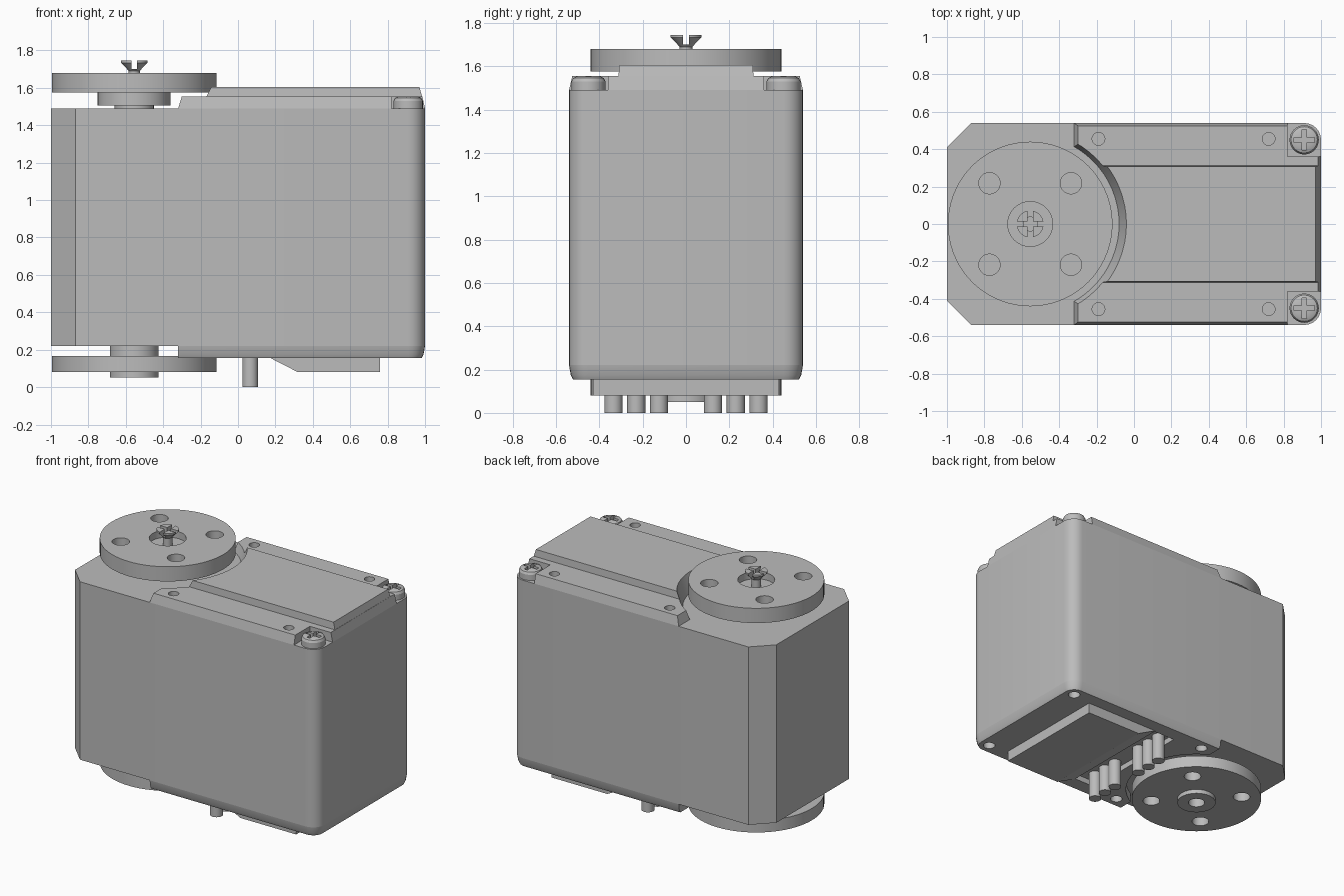
import bpy, bmesh, math
from mathutils import Vector

cube = bpy.data.objects.get("Cube")
if cube:
    bpy.data.objects.remove(cube, do_unlink=True)

# One grey plastic for everything
grey = bpy.data.materials.new("light_grey")
grey.use_nodes = True
grey.diffuse_color = (0.5, 0.5, 0.5, 1)
bsdf = grey.node_tree.nodes["Principled BSDF"]
bsdf.inputs["Base Color"].default_value = grey.diffuse_color
bsdf.inputs["Roughness"].default_value = 0.6

AXIS = -0.555  # x of the output shaft


def finish(name, bm):
    bmesh.ops.recalc_face_normals(bm, faces=bm.faces)
    mesh = bpy.data.meshes.new(name)
    bm.to_mesh(mesh)
    bm.free()
    mesh.materials.append(grey)
    ob = bpy.data.objects.new(name, mesh)
    bpy.context.collection.objects.link(ob)
    return ob


def loft(name, rings):
    """Solid through matching closed rings of points."""
    bm = bmesh.new()
    rows = [[bm.verts.new(p) for p in ring] for ring in rings]
    n = len(rows[0])
    for a, b in zip(rows, rows[1:]):
        for i in range(n):
            j = (i + 1) % n
            bm.faces.new((a[i], a[j], b[j], b[i]))
    bm.faces.new(rows[0][::-1])
    bm.faces.new(rows[-1])
    return finish(name, bm)


def prism(name, outline, z0, z1):
    return loft(name, [[(x, y, z) for x, y in outline] for z in (z0, z1)])


def lathe(name, x, y, profile, n=48):
    """Solid of revolution from (radius, height) pairs."""
    turn = [2 * math.pi * i / n for i in range(n)]
    return loft(name, [[(x + r * math.cos(a), y + r * math.sin(a), z) for a in turn]
                       for r, z in profile])


def rod(name, x, y, r, z0, z1, n=32):
    return lathe(name, x, y, [(r, z0), (r, z1)], n)


def box(name, x0, x1, y0, y1, z0, z1):
    return prism(name, [(x0, y0), (x1, y0), (x1, y1), (x0, y1)], z0, z1)


def cut(target, *cutters):
    for cutter in cutters:
        mod = target.modifiers.new("cut", 'BOOLEAN')
        mod.operation = 'DIFFERENCE'
        mod.solver = 'EXACT'
        mod.object = cutter
        bpy.context.view_layer.objects.active = target
        bpy.ops.object.modifier_apply(modifier=mod.name)
        bpy.data.objects.remove(cutter, do_unlink=True)


def corner(cx, cy, r, start):
    """Quarter circle for rounded outline corners."""
    return [(cx + r * math.cos(math.radians(start + 15 * i)),
             cy + r * math.sin(math.radians(start + 15 * i))) for i in range(7)]


def case_outline(inset=0.0):
    e = 0.54 - inset
    return corner(0.91, -0.45, 0.09 - inset, -90) + corner(0.91, 0.45, 0.09 - inset, 0), e


# Main case: chamfered at the shaft end, rounded at the other
round_end, edge = case_outline()
case = prism("case", round_end + [(-0.87, edge), (-1, 0.41), (-1, -0.41), (-0.87, -edge)],
             0.22, 1.49)

# Base cover with drafted rim, clearance around the lower horn and a pin slot
rings = []
for z, inset in ((0.155, 0.018), (0.175, 0.008), (0.22, 0.0)):
    ends, e = case_outline(inset)
    rings.append([(x, y, z) for x, y in ends + [(-0.32, e), (-0.32, -e)]])
base = loft("base_cover", rings)
cut(base, rod("clearance", AXIS, 0, 0.48, 0.1, 0.3, 64),
    box("slot", 0.0, 0.17, -0.42, 0.42, 0.1, 0.195))
for x in (0.91, -0.22):
    for y in (-0.45, 0.45):
        cut(base, rod("hole", x, y, 0.04, 0.1, 0.21))

# Raised label block under the base, with a ramp towards the pins
profile = [(0.17, 0.157), (0.32, 0.08), (0.76, 0.08), (0.76, 0.157)]
loft("base_block", [[(x, y, z) for x, z in profile] for y in (-0.43, 0.43)])

# Connector pins
for side in (-1, 1):
    for i, y in enumerate((0.125, 0.23, 0.335)):
        rod(f"pin_{'right' if side < 0 else 'left'}_{i + 1}", 0.065, side * y, 0.042, 0, 0.2)


# Top cover: side rails with pockets for the corner screws
def rail_ring(z, x0, x1, e):
    half = [(x0, -e), (0.82, -e), (0.82, -0.36), (x1, -0.36)]
    return [(x, y, z) for x, y in half + [(x, -y) for x, y in reversed(half)]]


def horn_clearance():
    return lathe("clearance", AXIS, 0, [(0.462, 1.45), (0.53, 1.65)], 64)


rails = loft("top_rails", [rail_ring(1.49, -0.32, 1.0, 0.54), rail_ring(1.555, -0.3, 0.985, 0.525)])
cut(rails, horn_clearance())
for x in (-0.19, 0.72):
    for y in (-0.455, 0.455):
        cut(rails, rod("hole", x, y, 0.034, 1.5, 1.6))

# Raised centre panel of the top cover
panel = loft("top_panel", [[(x, y, z) for x, y in ((-0.3, -e), (x1, -e), (x1, e), (-0.3, e))]
                           for z, x1, e in ((1.55, 0.985, 0.312), (1.605, 0.97, 0.308))])
cut(panel, horn_clearance())


def cross_slot(screw, x, y, arm, width, z0, z1):
    cut(screw, box("slot", x - arm, x + arm, y - width, y + width, z0, z1),
        box("slot", x - width, x + width, y - arm, y + arm, z0, z1))


# Corner screws with cross recesses
for side, y in (("right", -0.45), ("left", 0.45)):
    screw = lathe(f"corner_screw_{side}", 0.91, y,
                  [(0.078, 1.485), (0.078, 1.53), (0.07, 1.546), (0.05, 1.555)])
    cross_slot(screw, 0.91, y, 0.055, 0.013, 1.525, 1.6)


def drill_horn(horn, z0, z1):
    for dx in (-0.218, 0.218):
        for dy in (-0.218, 0.218):
            cut(horn, rod("hole", AXIS + dx, dy, 0.057, z0, z1))


# Upper horn with shaft collar and centre recess
rod("output_shaft", AXIS, 0, 0.105, 1.48, 1.62)
rod("horn_collar", AXIS, 0, 0.195, 1.505, 1.58, 48)
upper = rod("upper_horn", AXIS, 0, 0.44, 1.575, 1.68, 72)
drill_horn(upper, 1.5, 1.75)
cut(upper, rod("recess", AXIS, 0, 0.12, 1.63, 1.75))

# Countersunk horn screw
screw = lathe("horn_screw", AXIS, 0,
              [(0.03, 1.6), (0.03, 1.69), (0.072, 1.733), (0.072, 1.745)])
cross_slot(screw, AXIS, 0, 0.075, 0.014, 1.7, 1.8)

# Lower horn with hub and bore
lower = rod("lower_horn", AXIS, 0, 0.44, 0.08, 0.165, 72)
drill_horn(lower, 0.0, 0.2)
cut(lower, rod("bore", AXIS, 0, 0.12, 0.0, 0.2))
hub = rod("lower_hub", AXIS, 0, 0.13, 0.05, 0.225, 48)
cut(hub, rod("bore", AXIS, 0, 0.055, 0.0, 0.15))

# Smooth the round walls, keep real edges sharp
bpy.ops.object.select_all(action='DESELECT')
for ob in bpy.context.collection.objects:
    if ob.type == 'MESH' and grey.name in ob.data.materials:
        ob.select_set(True)
        bpy.context.view_layer.objects.active = ob
bpy.ops.object.shade_smooth_by_angle(angle=math.radians(25))
